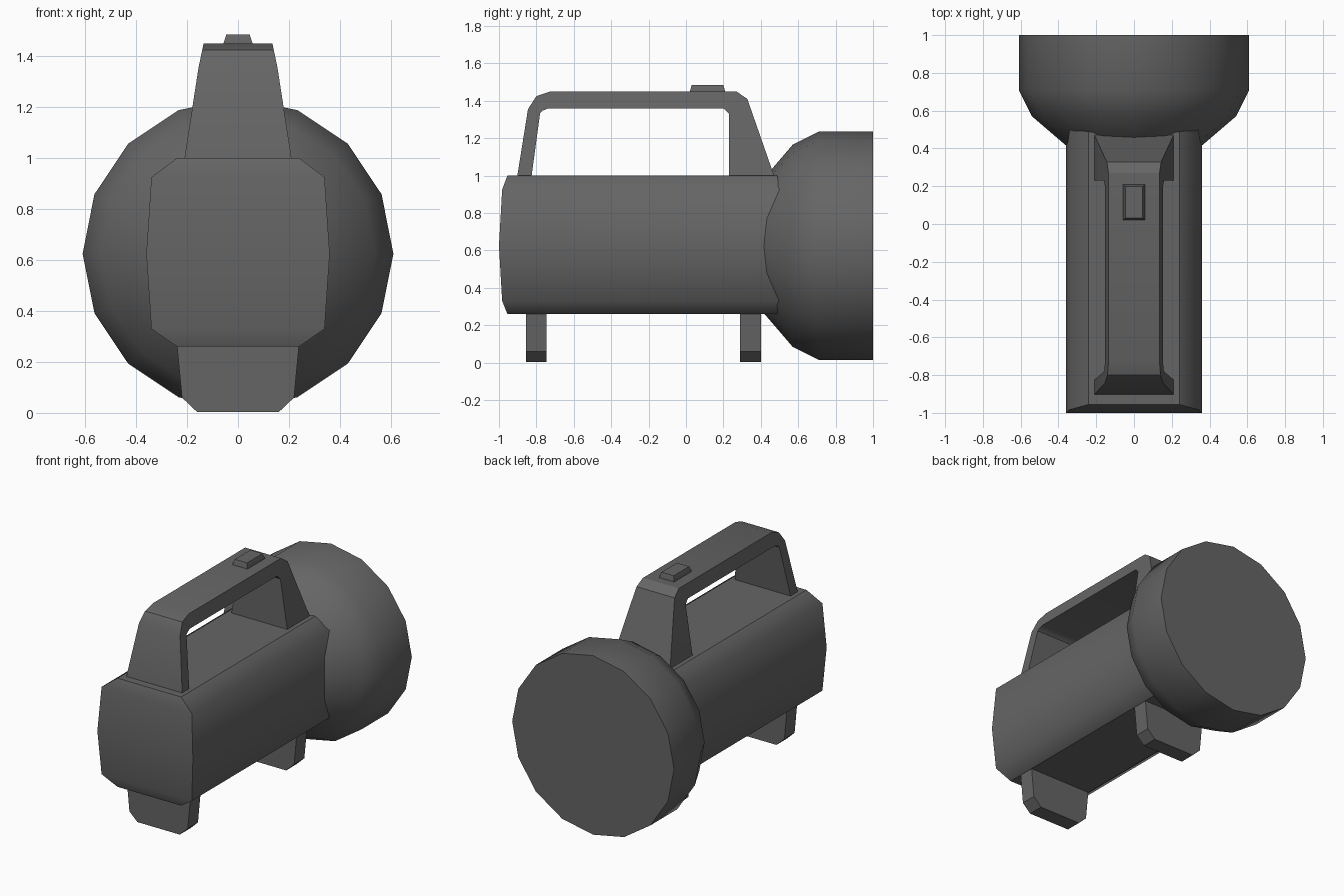
import bpy
import bmesh
import math

old = bpy.data.objects.get("Cube")
if old:
    bpy.data.objects.remove(old, do_unlink=True)

grey = bpy.data.materials.new("dark grey plastic")
grey.use_nodes = True
colour = (0.13, 0.13, 0.13, 1)
grey.diffuse_color = colour
grey.node_tree.nodes["Principled BSDF"].inputs["Base Color"].default_value = colour


def loft(name, rings, angle=25):
    """Bridge equal rings of points and close both ends with strips of quads."""
    bm = bmesh.new()
    loops = [[bm.verts.new(p) for p in ring] for ring in rings]
    n = len(rings[0])
    for a, b in zip(loops, loops[1:]):
        for i in range(n):
            j = (i + 1) % n
            bm.faces.new((a[i], a[j], b[j], b[i]))
    for end in (loops[0], loops[-1]):
        for i in range(n // 2 - 1):
            bm.faces.new((end[i], end[i + 1], end[n - 2 - i], end[n - 1 - i]))
    bmesh.ops.recalc_face_normals(bm, faces=bm.faces)
    mesh = bpy.data.meshes.new(name)
    bm.to_mesh(mesh)
    bm.free()
    for poly in mesh.polygons:
        poly.use_smooth = True
    mesh.set_sharp_from_angle(angle=math.radians(angle))
    mesh.materials.append(grey)
    obj = bpy.data.objects.new(name, mesh)
    bpy.context.collection.objects.link(obj)
    return obj


def mirrored(half):
    """Complete a right-hand outline, listed bottom to top, with its left half."""
    return half + [(-x, z) for x, z in reversed(half)]


# Body: chamfered box section with slightly bulging ends
section = mirrored([(0.24, 0.26), (0.34, 0.33), (0.36, 0.625), (0.34, 0.925), (0.24, 1.0)])
bulge = [0.045, 0.017, 0, 0.017, 0.045]
bulge += bulge[::-1]
body = loft("body", [
    [(x, -1 + d, z) for (x, z), d in zip(section, bulge)],
    [(x, 0.51 - d / 2, z) for (x, z), d in zip(section, bulge)],
], angle=55)
for poly in body.data.polygons:
    if abs(poly.normal.z) > 0.95:
        poly.use_smooth = False

# Lamp head: sixteen-sided bowl
sides = 16
head_profile = [(0.38, 0.30), (0.42, 0.365), (0.57, 0.54), (0.71, 0.61), (1.0, 0.61)]
loft("lamp_head", [
    [(r * math.cos(math.tau * k / sides), y, 0.625 + r * math.sin(math.tau * k / sides))
     for k in range(sides)]
    for y, r in head_profile
], angle=55)

# Handle: outer and inner outline, narrowing towards the top
outer = [(-0.905, 0.98), (-0.845, 1.355), (-0.80, 1.425), (-0.725, 1.45),
         (0.27, 1.45), (0.328, 1.41), (0.478, 0.98)]
inner = [(-0.828, 0.98), (-0.78, 1.335), (-0.765, 1.348), (-0.735, 1.36),
         (0.20, 1.36), (0.23, 1.33), (0.23, 0.98)]


def half_width(z):
    if z > 1.355:
        return 0.155 - 0.21 * (z - 1.355)
    return 0.155 + 0.155 * (1.355 - z)


loft("handle", [
    [(half_width(zo), yo, zo), (half_width(zi), yi, zi),
     (-half_width(zi), yi, zi), (-half_width(zo), yo, zo)]
    for (yo, zo), (yi, zi) in zip(outer, inner)
])


# Switch: tapered button on the handle
def rectangle(hx, hy, z):
    return [(hx, 0.115 - hy, z), (hx, 0.115 + hy, z),
            (-hx, 0.115 + hy, z), (-hx, 0.115 - hy, z)]


loft("switch", [rectangle(0.057, 0.095, 1.44), rectangle(0.057, 0.095, 1.45),
                rectangle(0.046, 0.084, 1.485)])

# Feet: two cross plates with chamfered lower corners
foot = mirrored([(0.16, 0.003), (0.22, 0.06), (0.24, 0.27)])
for name, y in (("front_foot", -0.8), ("rear_foot", 0.345)):
    loft(name, [[(x, y + s * 0.055, z) for x, z in foot] for s in (-1, 1)])
